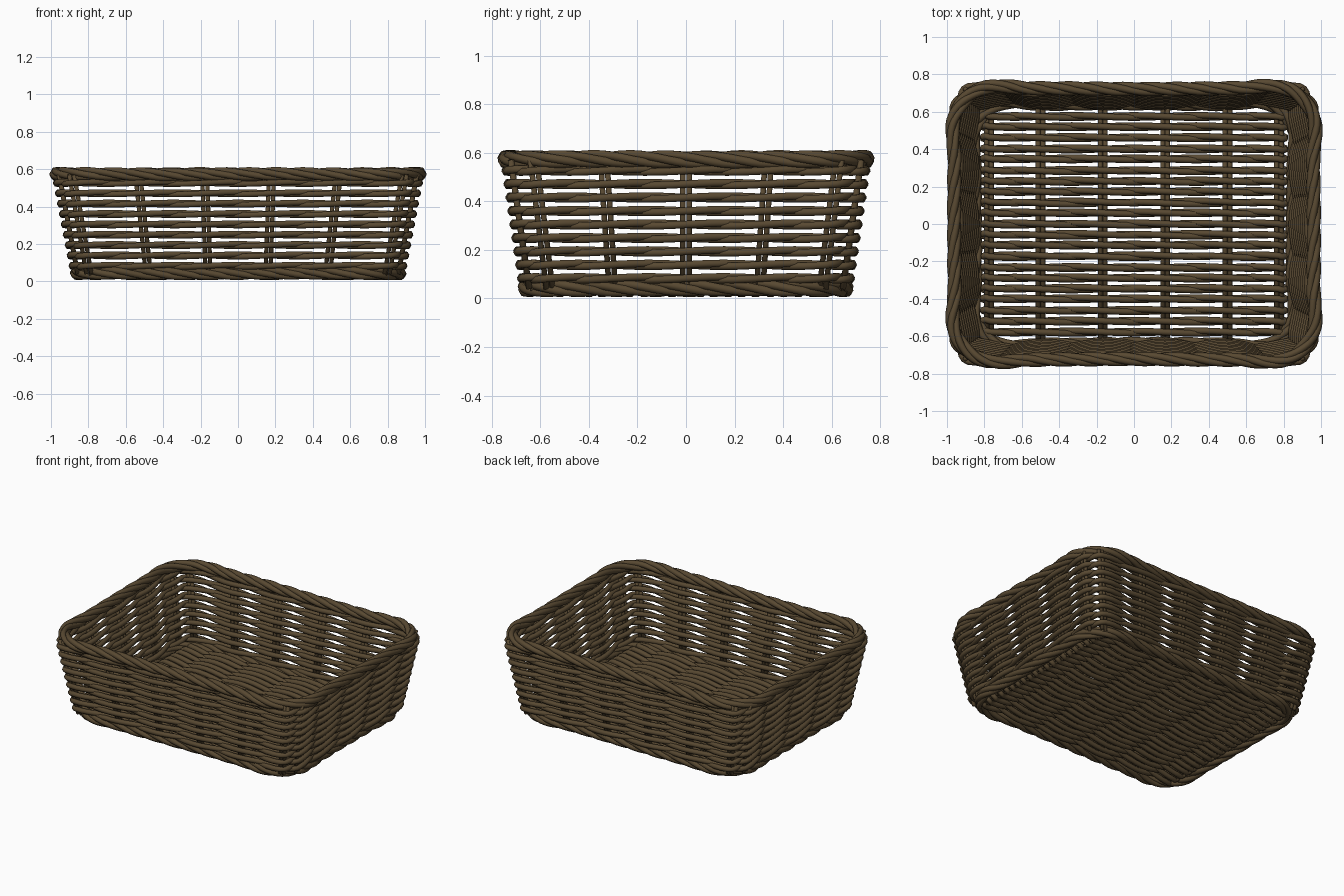
import bpy, bmesh, math, random
from mathutils import Vector

if "Cube" in bpy.data.objects:
    bpy.data.objects.remove(bpy.data.objects["Cube"])

random.seed(4)
UP = Vector((0, 0, 1))
wicker = bpy.data.materials.new("dark brown wicker")
wicker.diffuse_color = (0.098, 0.066, 0.031, 1)
wicker.use_nodes = True
wicker.node_tree.nodes["Principled BSDF"].inputs["Base Color"].default_value = wicker.diffuse_color


def tube(bm, pts, radius, closed=False, sides=6, ref=UP):
    """Sweep a round section along a list of points."""
    n = len(pts)
    rings = []
    for i, p in enumerate(pts):
        a = pts[(i - 1) % n] if closed else pts[max(i - 1, 0)]
        b = pts[(i + 1) % n] if closed else pts[min(i + 1, n - 1)]
        t = (b - a).normalized()
        u = t.cross(ref).normalized()
        v = u.cross(t)
        rings.append([bm.verts.new(p + radius * (math.cos(k) * u + math.sin(k) * v))
                      for k in (2 * math.pi * j / sides for j in range(sides))])
    for i in range(n if closed else n - 1):
        r, s = rings[i], rings[(i + 1) % n]
        for j in range(sides):
            k = (j + 1) % sides
            bm.faces.new((r[j], r[k], s[k], s[j]))
    if not closed:
        bm.faces.new(rings[0][::-1])
        bm.faces.new(rings[-1])


def finish(bm, name):
    bmesh.ops.recalc_face_normals(bm, faces=bm.faces)
    me = bpy.data.meshes.new(name)
    bm.to_mesh(me)
    bm.free()
    me.materials.append(wicker)
    ob = bpy.data.objects.new(name, me)
    bpy.context.collection.objects.link(ob)
    me.shade_smooth()
    return ob


# Stake positions round the basket, as fractions of the half sizes
FX = [-0.93, -0.56, -0.187, 0.187, 0.56, 0.93]
FY = [-0.87, -0.47, 0, 0.47, 0.87]


def stakes(fx, fy):
    return ([(x, -1) for x in fx] + [(1, y) for y in fy] +
            [(-x, 1) for x in fx] + [(-1, -y) for y in fy])


WALL = stakes(FX, FY)
RIM = stakes([-0.85] + FX[1:5] + [0.85], [-0.8] + FY[1:4] + [0.8])


def loop(keys, a, b, steps):
    """Smooth closed path through the stakes: (stake number, point, outward)."""
    k = [Vector((x * a, y * b, 0)) for x, y in keys]
    n, out = len(k), []
    for i in range(n):
        p0, p1, p2, p3 = (k[(i + d) % n] for d in (-1, 0, 1, 2))
        # tangents scaled to the segment keep the straight sides flat
        h = (p2 - p1).length
        t1 = (p2 - p0).normalized() * h
        t2 = (p3 - p1).normalized() * h
        for s in range(steps):
            t = s / steps
            out.append((i + t, (2*t**3 - 3*t*t + 1) * p1 + (t**3 - 2*t*t + t) * t1
                        + (3*t*t - 2*t**3) * p2 + (t**3 - t*t) * t2))
    m = len(out)
    return [(u, p, (out[(i + 1) % m][1] - out[i - 1][1]).normalized().cross(UP))
            for i, (u, p) in enumerate(out)]


def half_sizes(z):
    f = (z - 0.083) / 0.443
    return 0.865 + 0.083 * f, 0.652 + 0.063 * f


# Woven walls: each row is two strands twined round the stakes
bm = bmesh.new()
for row in range(9):
    z = 0.083 + row * 0.0554
    a, b = half_sizes(z)
    for sign in (1, -1):
        if row % 2:
            sign = -sign
        pts = [p + n * (sign * 0.021 * math.cos(math.pi * u))
               + UP * (z + sign * 0.006 * math.sin(math.pi * u))
               for u, p, n in loop(WALL, a, b, 6)]
        tube(bm, pts, 0.0175, closed=True)
finish(bm, "woven_walls")

# Upright stakes in pairs
bm = bmesh.new()
lo, hi = half_sizes(0.04), half_sizes(0.57)
n = len(WALL)
for i, (x, y) in enumerate(WALL):
    side = Vector((0, 1, 0)) if abs(x) == 1 else Vector((1, 0, 0))
    for s in (-0.013, 0.013):
        tube(bm, [Vector((x * h[0], y * h[1], z)) + side * s
                  for h, z in ((lo, 0.04), (hi, 0.57))], 0.013, ref=side)
finish(bm, "upright_stakes")


# Twisted rims at the top and the foot
def rim(name, a, b, z, turns, strands=4):
    bm = bmesh.new()
    path = loop(RIM, a, b, 9)
    dist, total = [], 0
    for i, (u, p, nrm) in enumerate(path):
        dist.append(total)
        total += (path[(i + 1) % len(path)][1] - p).length
    for k in range(strands):
        pts = []
        for (u, p, nrm), d in zip(path, dist):
            t = 2 * math.pi * (k / strands - turns * d / total)
            r = 0.019 + 0.002 * math.sin(5 * t / turns + k)
            pts.append(p + nrm * (r * math.cos(t)) + UP * (z + r * math.sin(t)))
        tube(bm, pts, 0.0195, closed=True)
    finish(bm, name)


rim("top_rim", 0.96, 0.724, 0.573, 11)
rim("foot_rim", 0.85, 0.643, 0.044, 10)

# Floor stakes in pairs, running front to back
FLOOR_X = [-0.775, -0.5, -0.167, 0.167, 0.5, 0.775]
bm = bmesh.new()
for x in FLOOR_X:
    for s in (-0.013, 0.013):
        tube(bm, [Vector((x + s, y, 0.042)) for y in (-0.64, 0.64)], 0.013)
finish(bm, "floor_stakes")

# Woven floor: pairs of strands crossing between the stakes
bm = bmesh.new()
ends = [-0.812] + FLOOR_X + [0.812]
for row in range(21):
    y = -0.575 + row * 0.0575
    for sign in (1, -1):
        skew = random.uniform(-0.004, 0.004)
        pts = []
        for i in range(len(ends) - 1):
            for s in range(6):
                t = s / 6
                u = i + t
                x = ends[i] + (ends[i + 1] - ends[i]) * t
                w = math.sin(math.pi * u / 2) if u < 1 else \
                    math.cos(math.pi * (u - 1)) if u < 6 else \
                    -math.cos(math.pi * (u - 6) / 2)
                pts.append(Vector((x, y + skew + sign * 0.006 * math.sin(math.pi * u),
                                   0.042 + sign * 0.021 * w)))
        pts.append(Vector((ends[-1], y, 0.042)))
        tube(bm, pts, 0.0175)
finish(bm, "woven_floor")
